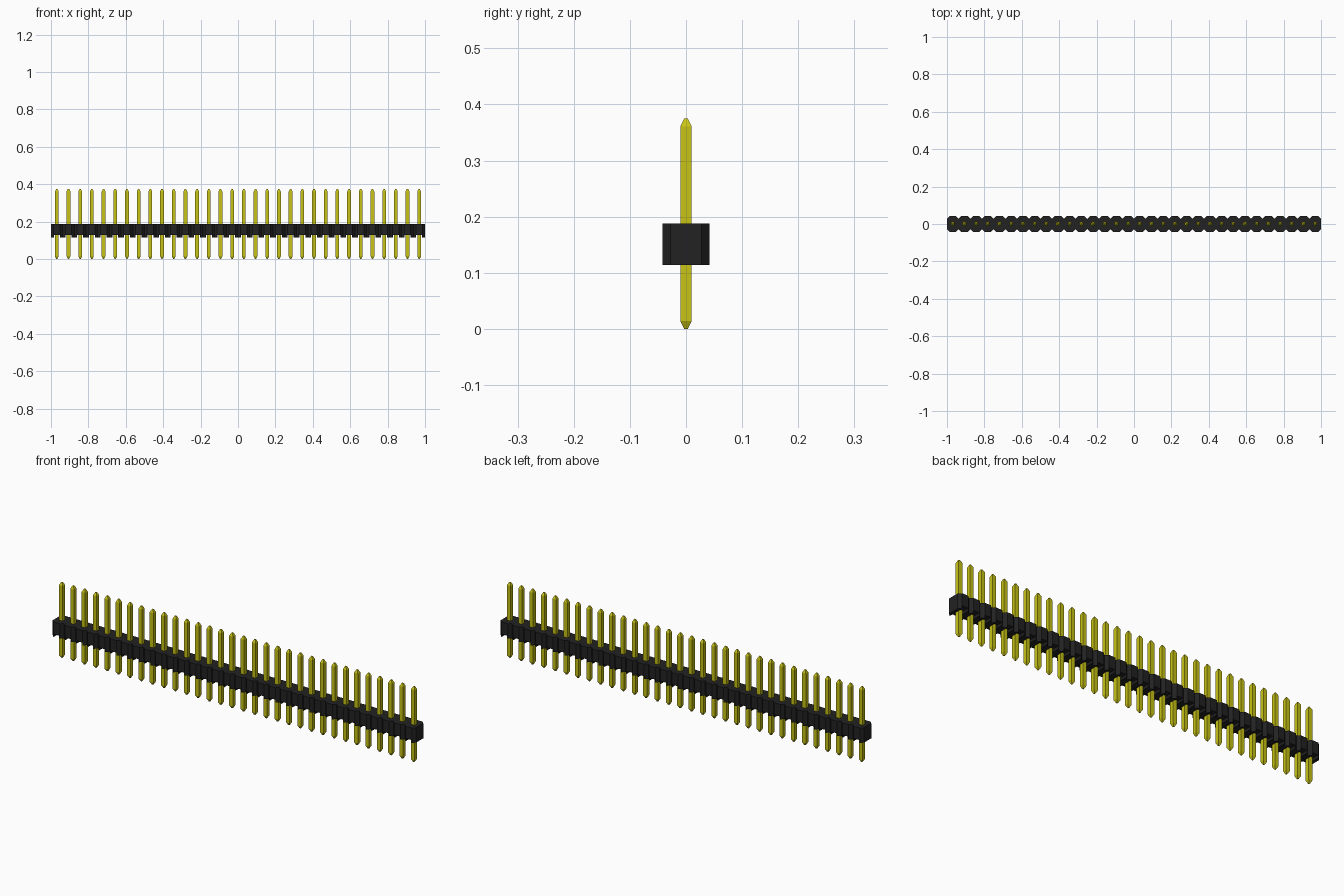
import bpy
import bmesh

cube = bpy.data.objects.get("Cube")
if cube:
    bpy.data.objects.remove(cube, do_unlink=True)

PINS = 32
PITCH = 2 / PINS
HALF_DEPTH = 0.042
CHAMFER = 0.014
BASE, SLOT_TOP, TOP = 0.114, 0.128, 0.188
SLOT = 0.016


def material(name, color, roughness):
    mat = bpy.data.materials.new(name)
    mat.use_nodes = True
    mat.diffuse_color = color
    shader = mat.node_tree.nodes["Principled BSDF"]
    shader.inputs["Base Color"].default_value = color
    shader.inputs["Roughness"].default_value = roughness
    return mat


def finish(bm, name, mat):
    bmesh.ops.recalc_face_normals(bm, faces=bm.faces)
    mesh = bpy.data.meshes.new(name)
    bm.to_mesh(mesh)
    bm.free()
    mesh.materials.append(mat)
    obj = bpy.data.objects.new(name, mesh)
    bpy.context.collection.objects.link(obj)
    return obj


def loft(bm, rings):
    """Join matching rings of points into a closed solid."""
    loops = [[bm.verts.new(p) for p in ring] for ring in rings]
    for low, high in zip(loops, loops[1:]):
        for i in range(len(low)):
            j = (i + 1) % len(low)
            bm.faces.new((low[i], low[j], high[j], high[i]))
    bm.faces.new(loops[0][::-1])
    bm.faces.new(loops[-1])


def prism(bm, outline, z0, z1):
    loft(bm, [[(x, y, z) for x, y in outline] for z in (z0, z1)])


def outline(x0, x1):
    """Plan shape with a V notch at every boundary between pin cells."""
    edge = [(x0, HALF_DEPTH), (x1, HALF_DEPTH)]
    for i in range(PINS + 1):
        b = -1 + i * PITCH
        if x0 <= b <= x1:
            edge = [p for p in edge if p[0] != b]
            edge.append((b, HALF_DEPTH - CHAMFER))
            edge += [(x, HALF_DEPTH) for x in (b - CHAMFER, b + CHAMFER) if x0 < x < x1]
    edge.sort()
    return [(x, -y) for x, y in edge] + edge[::-1]


black = material("black plastic", (0.016, 0.016, 0.016, 1), 0.6)
gold = material("yellow metal", (0.58, 0.55, 0.008, 1), 0.4)

# Notched strip that holds the pins
bm = bmesh.new()
prism(bm, outline(-1, 1), SLOT_TOP, TOP)
finish(bm, "housing", black)

# Feet between the slots that cross the underside at each pin
bm = bmesh.new()
for i in range(PINS + 1):
    b = -1 + i * PITCH
    reach = PITCH / 2 - SLOT
    prism(bm, outline(max(-1, b - reach), min(1, b + reach)), BASE, SLOT_TOP)
finish(bm, "housing_feet", black)

# Square pins with tapered ends
bm = bmesh.new()
for i in range(PINS):
    x = -1 + (i + 0.5) * PITCH
    rings = []
    for z, r in ((0, 0.003), (0.014, 0.01), (0.361, 0.01), (0.375, 0.003)):
        rings.append([(x + sx * r, sy * r, z)
                      for sx, sy in ((-1, -1), (1, -1), (1, 1), (-1, 1))])
    loft(bm, rings)
finish(bm, "pins", gold)
